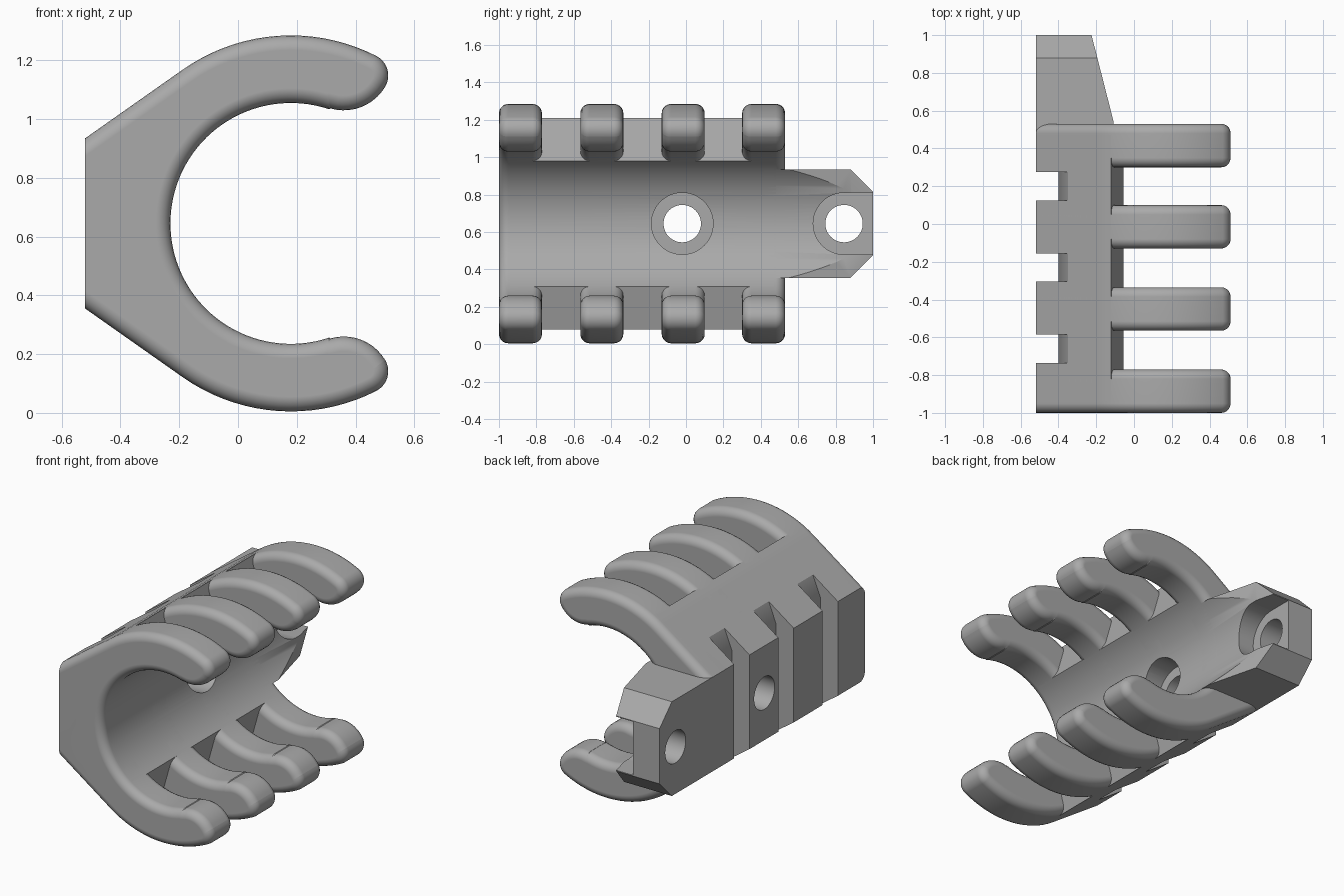
import bpy, bmesh
from math import sin, cos, radians, pi
from mathutils import Matrix

cube = bpy.data.objects.get("Cube")
if cube:
    bpy.data.objects.remove(cube, do_unlink=True)

MID = 0.645            # height of the clip axis
AXIS = (0.18, MID)
INNER, OUTER = 0.41, 0.64

grey = bpy.data.materials.new("plain grey")
grey.use_nodes = True
grey.diffuse_color = (0.4, 0.4, 0.4, 1)
grey.node_tree.nodes["Principled BSDF"].inputs["Base Color"].default_value = (0.4, 0.4, 0.4, 1)


def arc(centre, r, start, end, n):
    """Points on an arc, both ends included, angles in degrees."""
    return [(centre[0] + r * cos(radians(start + (end - start) * i / n)),
             centre[1] + r * sin(radians(start + (end - start) * i / n))) for i in range(n + 1)]


def mirrored(half):
    """Close an upper half outline with its reflection about the axis height."""
    pts = half + [(x, 2 * MID - z) for x, z in reversed(half)]
    out = []
    for p in pts:
        if not out or abs(p[0] - out[-1][0]) + abs(p[1] - out[-1][1]) > 1e-4:
            out.append(p)
    return out


def finish(name, bm, cutter=False):
    """Turn a bmesh into a linked object."""
    bmesh.ops.recalc_face_normals(bm, faces=bm.faces)
    mesh = bpy.data.meshes.new(name)
    bm.to_mesh(mesh)
    bm.free()
    mesh.materials.append(grey)
    obj = bpy.data.objects.new(name, mesh)
    bpy.context.collection.objects.link(obj)
    obj.hide_render = cutter
    return obj


def extrude(name, pts, y0, y1, rounding=0, cutter=False):
    """Extrude an x-z outline along y; round its end rims except on the flat back."""
    bm = bmesh.new()
    face = bm.faces.new([bm.verts.new((x, y0, z)) for x, z in pts])
    new = bmesh.ops.extrude_face_region(bm, geom=[face], use_keep_orig=True)["geom"]
    bmesh.ops.translate(bm, vec=(0, y1 - y0, 0),
                        verts=[v for v in new if isinstance(v, bmesh.types.BMVert)])
    bmesh.ops.recalc_face_normals(bm, faces=bm.faces)
    if rounding:
        rims = [e for e in bm.edges
                if abs(e.verts[0].co.y - e.verts[1].co.y) < 1e-5
                and max(v.co.x for v in e.verts) > -0.51]
        bmesh.ops.bevel(bm, geom=rims, offset=rounding, offset_type='OFFSET', segments=5,
                        profile=0.5, affect='EDGES', clamp_overlap=False)
    return finish(name, bm, cutter)


def rod(name, y, r, x0, x1):
    """Cutting cylinder along x."""
    bm = bmesh.new()
    place = Matrix.Translation(((x0 + x1) / 2, y, MID)) @ Matrix.Rotation(pi / 2, 4, 'Y')
    bmesh.ops.create_cone(bm, cap_ends=True, segments=48, radius1=r, radius2=r,
                          depth=x1 - x0, matrix=place)
    return finish(name, bm, True)


def cut(obj, cutters):
    """Subtract each cutter from the part."""
    bpy.context.view_layer.objects.active = obj
    for cutter in cutters:
        mod = obj.modifiers.new("cut", 'BOOLEAN')
        mod.operation, mod.solver, mod.object = 'DIFFERENCE', 'EXACT', cutter
        bpy.ops.object.modifier_apply(modifier=mod.name)


# Outlines of the trough and of a full rib with its finger tips
back = [(-0.52, 0.935)]
shoulder = arc(AXIS, OUTER, 125, 118, 2)
bore = arc(AXIS, INNER, 125, 180, 18)
finger = (arc(AXIS, OUTER, 118, 63, 16)
          + arc((0.4365, 1.1484), 0.075, 63, -31, 10)
          + arc((0.36, 1.194), 0.164, -31, -106, 10)
          + arc(AXIS, INNER, 71.5, 125, 16))
trough_outline = mirrored(back + shoulder + bore)
rib_outline = mirrored(back + shoulder + finger + bore)

# Trough with slots across its back
trough = extrude("trough", trough_outline, -0.94, 0.47)
slot_outline = mirrored([(-0.6, 1.15), (-0.31, 1.15), (-0.35, 1.054), (-0.40, 0.93)])
slots = [extrude("slot_cutter", slot_outline, y, y + 0.15, cutter=True)
         for y in (-0.735, -0.305, 0.125)]

# Tapered mounting tab, chamfered at its end
bm = bmesh.new()
plan = [(0.42, 0.29), (0.88, 0.29), (1.0, 0.17), (1.0, -0.17), (0.88, -0.29), (0.42, -0.29)]
face = bm.faces.new([bm.verts.new((-0.52, y, MID + z)) for y, z in plan])
new = bmesh.ops.extrude_face_region(bm, geom=[face], use_keep_orig=True)["geom"]
for v in new:
    if isinstance(v, bmesh.types.BMVert):
        v.co.x = -0.105 - 0.255 * (v.co.y - 0.53)
tab = finish("mounting_tab", bm)

# Screw holes with flat seats; the end seat runs out through the tab
middle_hole, end_hole = [[rod("hole_cutter", y, 0.1, -0.7, 0.2),
                          rod("seat_cutter", y, 0.165, -0.34, 0.1)] for y in (-0.02, 0.845)]
runout = extrude("runout_cutter", mirrored([(-0.34, MID + 0.165), (0.1, MID + 0.165)]),
                 0.845, 1.2, cutter=True)
bore_cutter = extrude("bore_cutter", arc(AXIS, INNER, 0, 357, 119), 0.2, 1.2, cutter=True)
cut(tab, [bore_cutter, runout] + end_hole)
cut(trough, slots + middle_hole)

# Four rounded ribs, the third one pierced by the middle screw hole
ribs = [extrude(f"rib_{i + 1}", rib_outline, y, y + 0.23, rounding=0.05)
        for i, y in enumerate((-1.0, -0.565, -0.13, 0.3))]
cut(ribs[2], middle_hole)

# Remove the spent cutters and shade the parts
for cutter in slots + middle_hole + end_hole + [runout, bore_cutter]:
    bpy.data.objects.remove(cutter, do_unlink=True)
for obj in [trough, tab] + ribs:
    bpy.ops.object.select_all(action='DESELECT')
    obj.select_set(True)
    bpy.context.view_layer.objects.active = obj
    bpy.ops.object.shade_smooth_by_angle(angle=radians(30))
    mod = obj.modifiers.new("even shading", 'WEIGHTED_NORMAL')
    mod.keep_sharp = True
